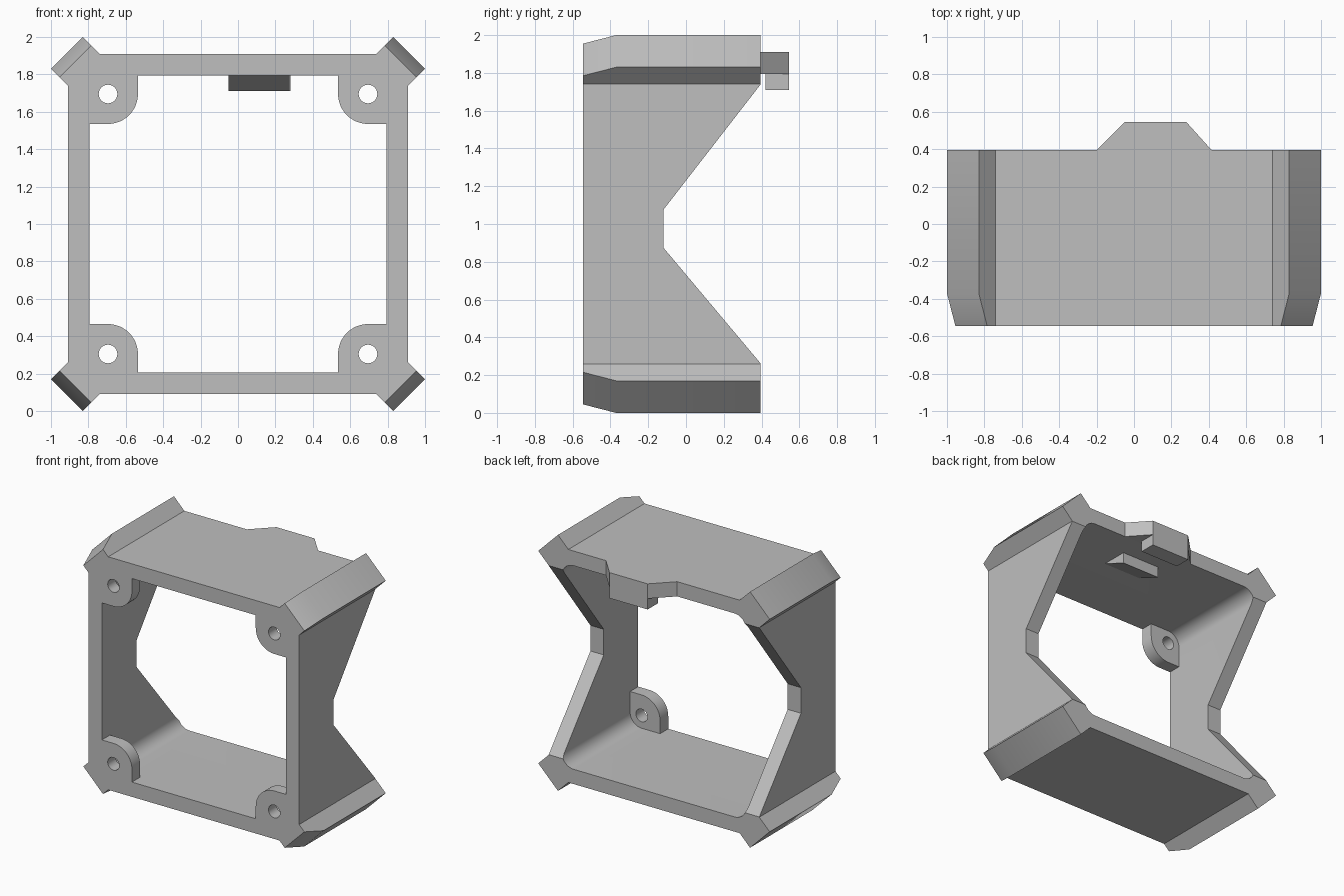
import bpy, bmesh, math

FRONT, BACK, MID = -0.545, 0.395, 1.0
INNER, HOLE = 0.795, 0.695          # opening half width, screw hole offset

if "Cube" in bpy.data.objects:
    bpy.data.objects.remove(bpy.data.objects["Cube"])

grey = bpy.data.materials.new("plain grey")
grey.use_nodes = True
grey.diffuse_color = (0.52, 0.52, 0.52, 1)
grey.node_tree.nodes["Principled BSDF"].inputs["Base Color"].default_value = grey.diffuse_color


def loft(name, loops):
    """Closed solid through a series of matching point loops."""
    bm = bmesh.new()
    rings = [[bm.verts.new(p) for p in loop] for loop in loops]
    for a, b in zip(rings, rings[1:]):
        for i in range(len(a)):
            j = (i + 1) % len(a)
            bm.faces.new((a[i], a[j], b[j], b[i]))
    bm.faces.new(rings[0])
    bm.faces.new(rings[-1])
    bmesh.ops.recalc_face_normals(bm, faces=bm.faces)
    mesh = bpy.data.meshes.new(name)
    bm.to_mesh(mesh)
    bm.free()
    mesh.materials.append(grey)
    obj = bpy.data.objects.new(name, mesh)
    bpy.context.collection.objects.link(obj)
    return obj


def ring(profile, y):
    return [(x, y, MID + z) for x, z in profile]


def four(profile):
    """Repeat one corner's points around all four corners."""
    pts = []
    for _ in range(4):
        pts += profile
        profile = [(-z, x) for x, z in profile]
    return pts


def arc(cx, cz, r, start, end, steps=12):
    angles = [math.radians(start + (end - start) * i / steps) for i in range(steps + 1)]
    return [(cx + r * math.cos(a), cz + r * math.sin(a)) for a in angles]


def cut(target, cutter):
    cutter.hide_render = True
    mod = target.modifiers.new("cut", 'BOOLEAN')
    mod.operation, mod.solver, mod.object = 'DIFFERENCE', 'EXACT', cutter
    bpy.context.view_layer.objects.active = target
    bpy.ops.object.modifier_apply(modifier=mod.name)
    bpy.data.objects.remove(cutter)


# Outer frame with diagonal corner bumpers, tapered towards the front
bumper = four([(0.91, 0.74), (1.0, 0.83), (0.83, 1.0), (0.74, 0.91)])
tapered = four([(0.91, 0.74), (0.955, 0.785), (0.785, 0.955), (0.74, 0.91)])
frame = loft("frame", [ring(tapered, FRONT), ring(bumper, -0.37), ring(bumper, BACK)])

# Main cavity with rounded corners, behind the corner tabs
fillet = 0.1
cavity = four(arc(INNER - fillet, INNER - fillet, fillet, 0, 90))
cut(frame, loft("cavity", [ring(cavity, FRONT + 0.1), ring(cavity, 0.8)]))

# Front opening that leaves a rounded screw tab in each corner
tab = 0.535
opening = four([(INNER, tab)] + arc(HOLE, HOLE, HOLE - tab, 270, 180) + [(tab, INNER)])
cut(frame, loft("opening", [ring(opening, -0.8), ring(opening, -0.3)]))

# Screw holes
for sx in (-1, 1):
    for sz in (-1, 1):
        hole = arc(sx * HOLE, sz * HOLE, 0.05, 0, 345, 23)
        cut(frame, loft("hole", [ring(hole, -0.8), ring(hole, -0.3)]))

# Tapered notch through both side walls
notch = [(0.6, 1.739), (BACK, 1.739), (-0.12, 1.075), (-0.12, 0.875), (BACK, 0.262), (0.6, 0.262)]
cut(frame, loft("notch", [[(x, y, z) for y, z in notch] for x in (-2, 2)]))

# Rear lip, its hanging catch, and the ramp under the top wall
lip = [(-0.2, BACK), (0.415, BACK), (0.28, 0.545), (-0.05, 0.545)]
loft("rear_lip", [[(x, y, z) for x, y in lip] for z in (INNER + MID, 1.91)])
catch = [(0.42, 1.71), (0.545, 1.71), (0.545, 1.795), (0.42, 1.795)]
loft("rear_catch", [[(x, y, z) for y, z in catch] for x in (-0.05, 0.28)])
ramp = [(0.0, 1.796), (0.21, 1.71), (0.21, 1.796)]
loft("clip_ramp", [[(x, y, z) for y, z in ramp] for x in (-0.05, 0.275)])

# Smooth only the rounded surfaces
bpy.ops.object.select_all(action='DESELECT')
frame.select_set(True)
bpy.context.view_layer.objects.active = frame
bpy.ops.object.shade_smooth_by_angle(angle=math.radians(25))
